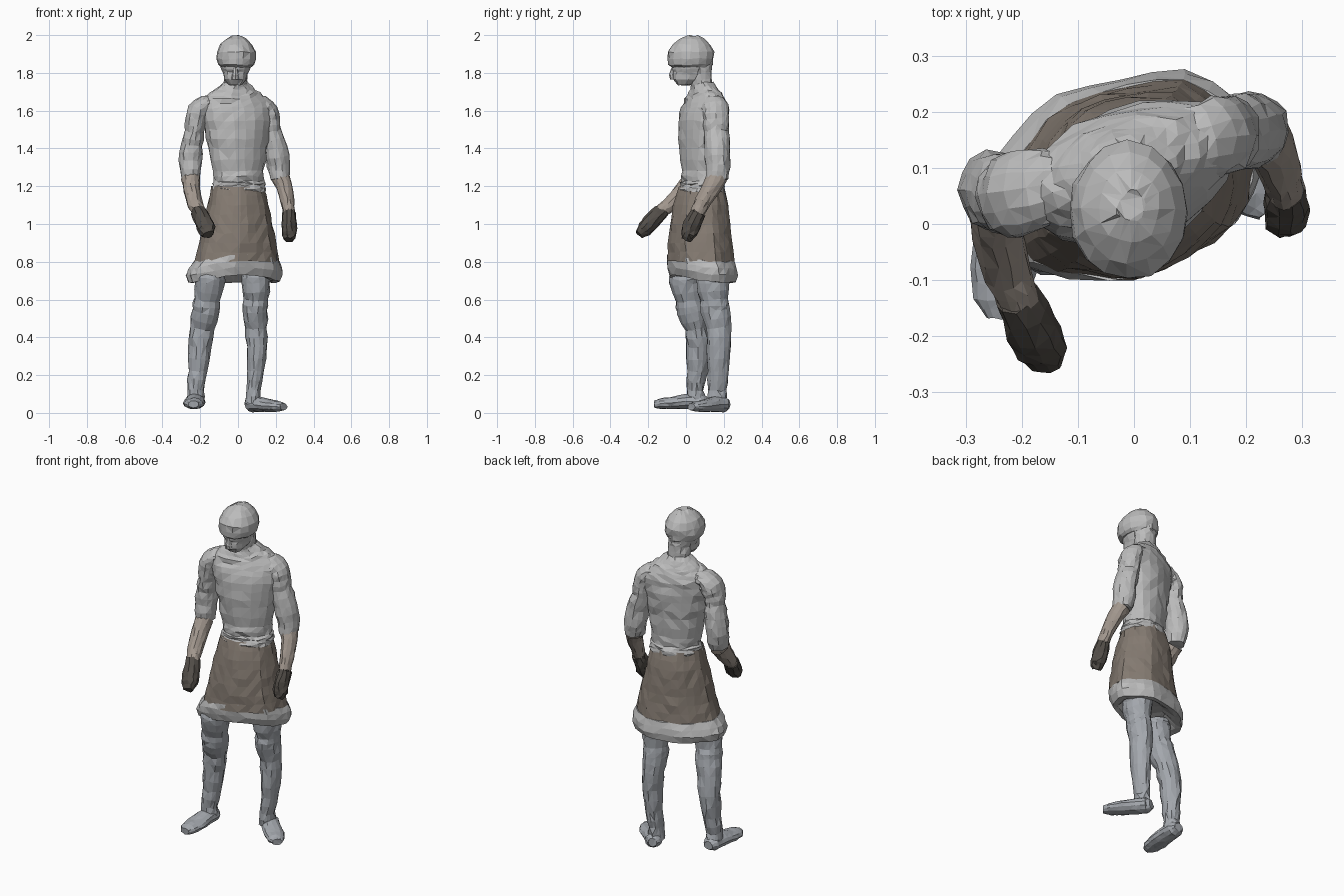
import bpy, bmesh, math, random
from mathutils import Vector

random.seed(4)


def material(name, r, g, b):
    m = bpy.data.materials.new(name)
    m.diffuse_color = (r, g, b, 1)
    return m


GREY = material("grey_cloth", 0.50, 0.50, 0.50)
BROWN = material("brown_cloth", 0.23, 0.195, 0.165)
DARK = material("dark_leather", 0.085, 0.075, 0.065)
SKIN = material("worn_skin", 0.36, 0.31, 0.27)
STEEL = material("blue_grey", 0.37, 0.39, 0.42)


def loft(name, rows, sides=14, turn=None, up="Y", steps=2, rough=0.004, caps=True,
         crease=0.0, pleats=0, pleat_depth=0.0, lift=0.0, mat=GREY):
    """Skin elliptical rings (x, y, z, half width, half depth); turn keeps rings level."""
    fine = []
    for p, q in zip(rows, rows[1:]):
        for s in range(steps):
            fine.append([a + (b - a) * s / steps for a, b in zip(p, q)])
    fine.append(list(rows[-1]))
    ref = Vector((0, 1, 0)) if up == "Y" else Vector((0, 0, 1))
    bm = bmesh.new()
    rings = []
    for i, (x, y, z, a, b) in enumerate(fine):
        c = Vector((x, y, z))
        if turn is not None:
            t = math.radians(turn)
            u = Vector((math.cos(t), math.sin(t), 0))
            v = Vector((-math.sin(t), math.cos(t), 0))
        else:
            lo, hi = fine[max(i - 1, 0)], fine[min(i + 1, len(fine) - 1)]
            t = (Vector(hi[:3]) - Vector(lo[:3])).normalized()
            u = t.cross(ref).normalized()
            v = u.cross(t)
        swell = 1 + (crease if i % 2 else -crease)
        ring = []
        for k in range(sides):
            w = math.tau * k / sides
            r = swell * (1 + pleat_depth * math.cos(pleats * w))
            p = c + u * (a * r * math.cos(w)) + v * (b * r * math.sin(w))
            p += Vector([random.uniform(-rough, rough) for _ in range(3)])
            if lift:
                p.z += lift * max(0, -math.sin(w)) ** 2
            ring.append(bm.verts.new(p))
        rings.append(ring)
    for r0, r1 in zip(rings, rings[1:]):
        for k in range(sides):
            n = (k + 1) % sides
            bm.faces.new((r0[k], r0[n], r1[n], r1[k]))
    if caps:
        bm.faces.new(rings[0])
        bm.faces.new(rings[-1])
    bmesh.ops.triangulate(bm, faces=bm.faces[:])
    bmesh.ops.recalc_face_normals(bm, faces=bm.faces[:])
    me = bpy.data.meshes.new(name)
    bm.to_mesh(me)
    bm.free()
    me.materials.append(mat)
    ob = bpy.data.objects.new(name, me)
    bpy.context.collection.objects.link(ob)
    return ob


TWIST = 20  # body is turned about z

# jacket
loft("torso", [(.005, .082, 1.17, .148, .118), (.005, .085, 1.205, .146, .115),
               (.005, .085, 1.225, .136, .104), (0, .085, 1.28, .140, .107),
               (0, .085, 1.40, .160, .113), (0, .088, 1.50, .180, .121),
               (-.008, .095, 1.59, .20, .115), (-.013, .1, 1.64, .195, .10),
               (-.015, .1, 1.68, .16, .085), (-.015, .098, 1.71, .115, .07),
               (-.012, .09, 1.75, .062, .055)], 20, TWIST, crease=.012,
     rough=.005, caps=False)

# head
loft("neck", [(-.012, .085, 1.73, .062, .055), (-.012, .075, 1.80, .06, .062),
              (-.012, .07, 1.85, .07, .068)], caps=False)
loft("face", [(-.014, -.01, 1.735, .034, .038), (-.014, .01, 1.765, .060, .08),
              (-.013, .02, 1.79, .066, .093), (-.012, .022, 1.805, .068, .088),
              (-.012, .022, 1.82, .076, .099), (-.012, .025, 1.85, .084, .106)],
     14, 0, steps=1, rough=.003)
loft("nose", [(-.014, -.066, 1.765, .022, .018), (-.014, -.07, 1.79, .018, .02),
              (-.014, -.066, 1.825, .012, .012)], 8, 0, steps=1, rough=.001)
loft("helmet", [(-.01, .025, 1.832, .082, .102), (-.01, .022, 1.845, .095, .118),
                (-.01, .023, 1.875, .104, .124), (-.01, .025, 1.91, .103, .124),
                (-.01, .028, 1.95, .083, .100), (-.008, .03, 1.98, .055, .066),
                (-.006, .032, 1.996, .024, .028)], 16, 0, steps=1, rough=.004)

# skirt and hem
loft("skirt", [(0, .082, 1.20, .140, .112), (0, .08, 1.10, .164, .144),
               (0, .075, 1.0, .187, .155), (0, .075, .90, .207, .163),
               (-.005, .078, .80, .232, .168)], 28, TWIST,
     pleats=7, pleat_depth=.022, caps=False, mat=BROWN)
loft("skirt_hem", [(-.005, .078, .80, .232, .168), (-.013, .082, .765, .256, .172),
                   (-.02, .086, .73, .262, .173), (-.022, .086, .69, .248, .16),
                   (-.02, .085, .695, .21, .135), (-.01, .08, .74, .14, .09)],
     28, TWIST, steps=1, pleats=7, pleat_depth=.022, lift=.04)

# legs and shoes: right is -x and steps forward
LEGS = {
    "right": [(-.147, .0, .73, .078, .09), (-.15, .0, .69, .08, .09),
              (-.163, .015, .60, .070, .073), (-.17, .028, .54, .073, .078),
              (-.19, .053, .45, .066, .06), (-.203, .065, .35, .061, .064),
              (-.215, .06, .22, .05, .055), (-.225, .05, .12, .044, .045),
              (-.225, .055, .06, .048, .052)],
    "left": [(.095, .142, .73, .075, .09), (.095, .14, .69, .077, .09),
             (.095, .15, .60, .066, .074), (.09, .155, .54, .067, .08),
             (.095, .175, .45, .06, .066), (.10, .175, .35, .055, .065),
             (.095, .17, .22, .045, .055), (.08, .165, .12, .037, .05),
             (.08, .165, .05, .045, .05)],
}
SHOES = {
    "right": [(-.225, .11, .06, .03, .025), (-.225, .08, .062, .05, .042),
              (-.228, .0, .06, .054, .04), (-.232, -.08, .052, .058, .032),
              (-.235, -.135, .048, .05, .028), (-.236, -.168, .045, .028, .018)],
    "left": [(.065, .225, .045, .025, .025), (.075, .20, .046, .048, .042),
             (.115, .15, .046, .052, .042), (.17, .10, .038, .055, .034),
             (.215, .055, .034, .048, .028), (.242, .028, .032, .028, .018)],
}

# arms: sleeve from the shoulder slope, forearm, glove
SLEEVES = {
    "right": [(-.12, .075, 1.645, .04, .06), (-.175, .062, 1.637, .045, .072),
              (-.21, .053, 1.60, .058, .078), (-.222, .048, 1.55, .056, .074),
              (-.23, .05, 1.49, .052, .068), (-.243, .06, 1.42, .058, .07),
              (-.253, .06, 1.33, .060, .07), (-.25, .05, 1.24, .052, .06)],
    "left": [(.08, .135, 1.645, .04, .06), (.125, .15, 1.637, .045, .068),
             (.155, .158, 1.60, .056, .072), (.166, .16, 1.55, .056, .070),
             (.174, .16, 1.49, .054, .066), (.20, .165, 1.40, .062, .068),
             (.215, .17, 1.31, .062, .066), (.222, .165, 1.24, .052, .06)],
}
FOREARMS = {
    "right": [(-.25, .04, 1.24, .05, .055), (-.245, -.01, 1.18, .045, .05),
              (-.225, -.09, 1.10, .04, .04), (-.205, -.14, 1.06, .036, .036)],
    "left": [(.225, .165, 1.25, .05, .055), (.245, .14, 1.20, .043, .05),
             (.262, .09, 1.12, .036, .042), (.27, .06, 1.06, .032, .038)],
}
GLOVES = {
    "right": [(-.21, -.128, 1.07, .041, .041), (-.18, -.185, 1.01, .048, .046),
              (-.165, -.222, .97, .05, .04), (-.155, -.25, .945, .03, .022)],
    "left": [(.27, .065, 1.06, .034, .04), (.269, .035, 1.0, .041, .05),
             (.27, .015, .95, .041, .042), (.265, .0, .915, .025, .026)],
}
for side in ("right", "left"):
    loft(side + "_leg", LEGS[side], crease=.02, caps=False, mat=STEEL)
    loft(side + "_shoe", SHOES[side], 12, up="Z", rough=.002, mat=STEEL)
    loft(side + "_sleeve", SLEEVES[side], crease=.025)
    loft(side + "_forearm", FOREARMS[side], 12, rough=.003, caps=False, mat=SKIN)
    loft(side + "_glove", GLOVES[side], 10, rough=.004, mat=DARK)
